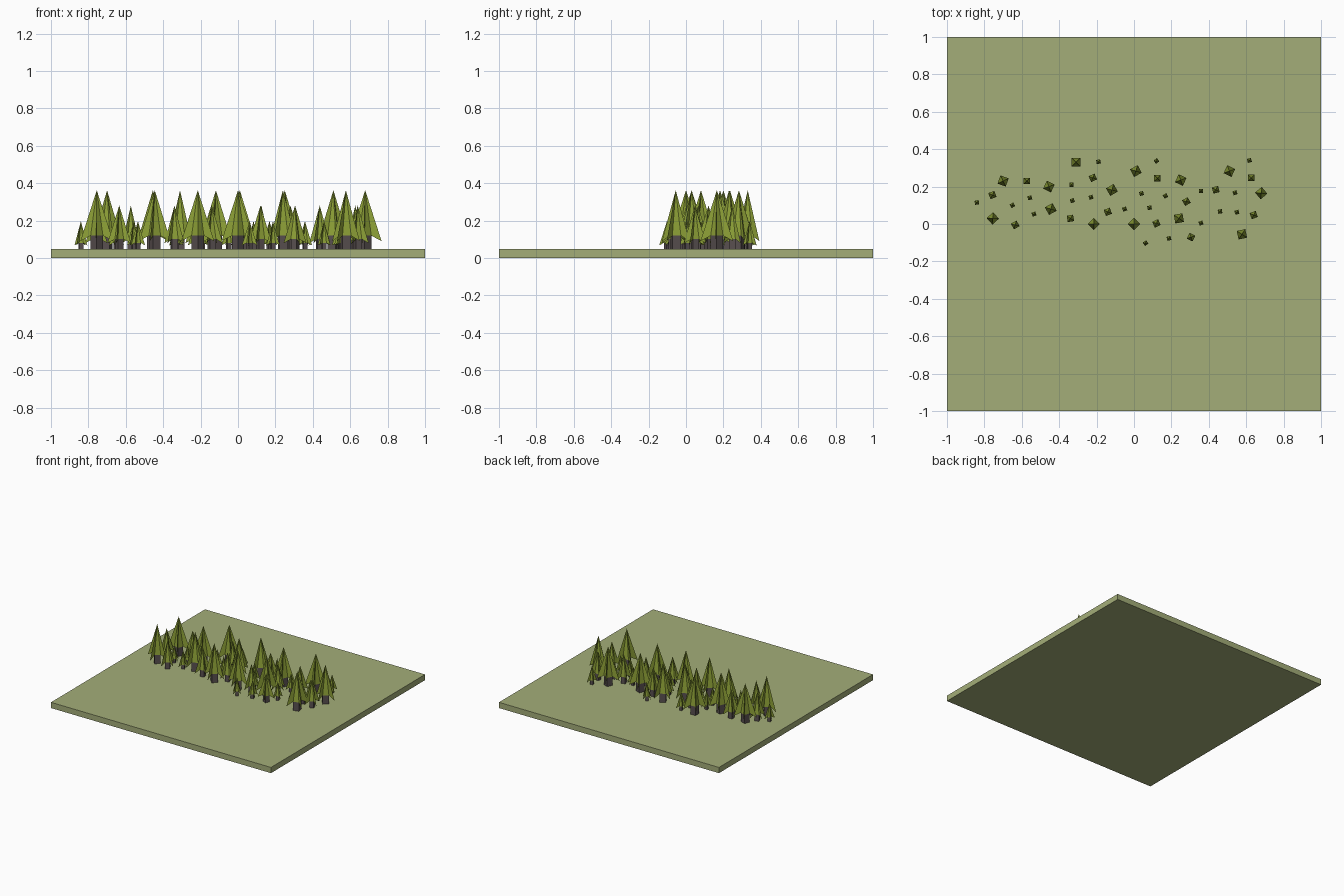
import bpy, bmesh
from math import radians, cos, sin, pi
from mathutils import Matrix

if "Cube" in bpy.data.objects:
    bpy.data.objects.remove(bpy.data.objects["Cube"])

GROUND = 0.047

def material(name, rgb):
    m = bpy.data.materials.new(name)
    m.diffuse_color = (*rgb, 1)
    m.use_nodes = True
    m.node_tree.nodes["Principled BSDF"].inputs["Base Color"].default_value = m.diffuse_color
    return m

def mesh_from(bm, name, mat):
    me = bpy.data.meshes.new(name)
    bm.to_mesh(me)
    bm.free()
    me.materials.append(mat)
    return me

def place(name, me, x=0, y=0, z=0, rot=0, scale=1):
    ob = bpy.data.objects.new(name, me)
    bpy.context.collection.objects.link(ob)
    ob.location = (x, y, z)
    ob.rotation_euler.z = radians(rot)
    ob.scale = (scale,) * 3

grass = material("grass", (0.37, 0.42, 0.19))
leaf = material("leaf", (0.28, 0.37, 0.04))
bark = material("bark", (0.10, 0.08, 0.08))

# ground slab
bm = bmesh.new()
bmesh.ops.create_cube(bm, size=1, matrix=Matrix.Translation((0, 0, GROUND / 2)) @ Matrix.Diagonal((2, 2, GROUND, 1)))
place("ground_slab", mesh_from(bm, "ground_slab", grass))

# square trunk
CORE, TRUNK_H, TOP = 0.033, 0.072, 0.315
bm = bmesh.new()
side = CORE * 2 ** 0.5
bmesh.ops.create_cube(bm, size=1, matrix=Matrix.Translation((0, 0, TRUNK_H / 2)) @ Matrix.Diagonal((side, side, TRUNK_H, 1)))
trunk_mesh = mesh_from(bm, "trunk", bark)

# foliage: slim pyramid with a flat upright fin on each corner
bm = bmesh.new()
apex = bm.verts.new((0, 0, TOP))
dirs = [(cos(a), sin(a)) for a in (pi / 4 + k * pi / 2 for k in range(4))]
core = [bm.verts.new((CORE * c, CORE * s, TRUNK_H)) for c, s in dirs]
for k, (c, s) in enumerate(dirs):
    bm.faces.new((core[k], core[(k + 1) % 4], apex))
    tip = bm.verts.new((0.088 * c, 0.088 * s, 0.043))
    bm.faces.new((core[k], tip, apex))
foliage_mesh = mesh_from(bm, "foliage", leaf)

# trees by size: (x, y, rotation in degrees)
large = [(-.755, .03, 42), (-.70, .23, 70), (-.455, .20, 65), (-.445, .08, 28), (-.31, .33, 0),
         (-.118, .182, 30), (-.215, 0, 45), (0, 0, 45), (.01, .283, 28), (.25, .235, 65),
         (.24, .03, 10), (.51, .283, 65), (.68, .165, 40), (.577, -.055, 12)]
medium = [(-.757, .155, 20), (-.573, .23, 0), (-.635, -.005, 30), (-.22, .247, 25), (-.34, .03, 10),
          (-.14, .065, 20), (.125, .245, 0), (.28, .12, 30), (.12, .003, 25), (.305, -.07, 65),
          (.437, .183, 15), (.627, .247, 0), (.64, .048, 20)]
small = [(-.84, .115, 10), (-.65, .10, 30), (-.557, .14, 15), (-.535, .053, 20), (-.335, .21, 0),
         (-.33, .125, 20), (-.23, .143, 20), (-.19, .333, 10), (-.05, .08, 20), (.04, .163, 15),
         (.083, .087, 10), (.12, .337, 35), (.168, .15, 30), (.358, .177, 0), (.358, .005, 20),
         (.187, -.077, 15), (.062, -.102, 35), (.46, .067, 10), (.55, .063, 15), (.54, .167, 20),
         (.617, .34, 15)]

for label, scale, trees in (("large", 1, large), ("medium", 0.74, medium), ("small", 0.475, small)):
    for x, y, rot in trees:
        place(label + "_trunk", trunk_mesh, x, y, GROUND, rot, scale)
        place(label + "_foliage", foliage_mesh, x, y, GROUND, rot, scale)
